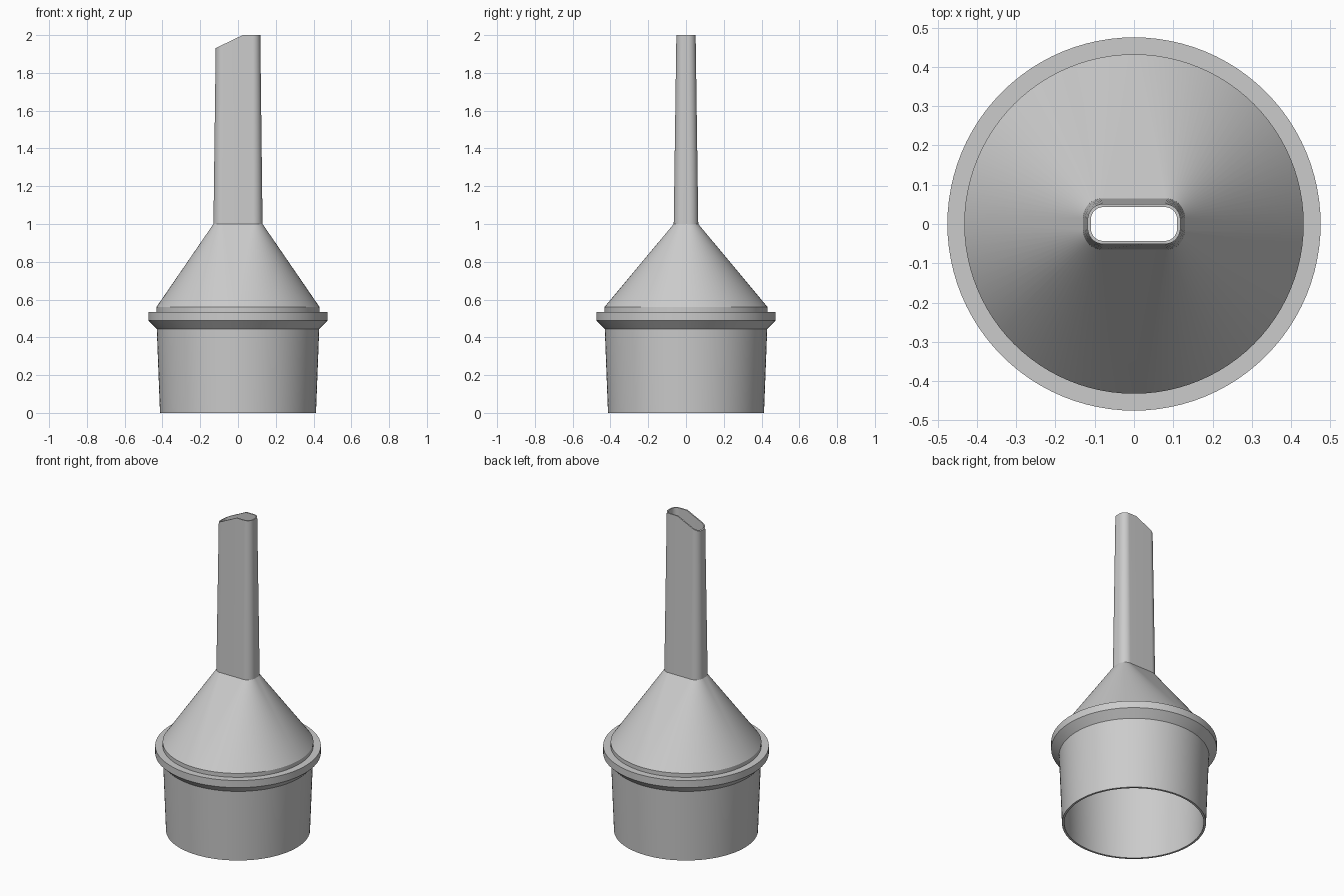
import bpy, bmesh, math

cube = bpy.data.objects.get("Cube")
if cube:
    bpy.data.objects.remove(cube, do_unlink=True)

mat = bpy.data.materials.new("light_grey_plastic")
mat.use_nodes = True
grey = (0.6, 0.6, 0.6, 1)
mat.diffuse_color = grey
mat.node_tree.nodes["Principled BSDF"].inputs["Base Color"].default_value = grey

STEPS = 24  # segments per rounded corner


def ring(bm, z, hx, hy, r):
    """Rounded rectangle ring; a circle when hx == hy == r."""
    verts = []
    for q, (sx, sy) in enumerate([(1, 1), (-1, 1), (-1, -1), (1, -1)]):
        for i in range(STEPS + 1):
            a = (q + i / STEPS) * math.pi / 2
            verts.append(bm.verts.new((sx * (hx - r) + r * math.cos(a),
                                       sy * (hy - r) + r * math.sin(a), z)))
    return verts


def circle(z, r):
    return (z, r, r, r)


# Closed wall section: up the outside, over the spout rim, down the inside
section = [
    circle(0, 0.413), circle(0.445, 0.43),          # socket
    circle(0.49, 0.475), circle(0.535, 0.475),      # collar
    circle(0.535, 0.432), circle(0.56, 0.432),      # cone foot
    (1.0, 0.13, 0.065, 0.05), (2.0, 0.118, 0.051, 0.04),   # spout outside
    (2.0, 0.11, 0.043, 0.032), (1.0, 0.12, 0.055, 0.042),  # spout inside
    circle(0.55, 0.418), circle(0, 0.4),            # hollow inside
]
bm = bmesh.new()
rings = [ring(bm, *s) for s in section]
count = len(rings[0])
for a, b in zip(rings, rings[1:] + rings[:1]):
    for i in range(count):
        j = (i + 1) % count
        bm.faces.new((a[i], a[j], b[j], b[i]))
bmesh.ops.remove_doubles(bm, verts=bm.verts, dist=0.0001)

# Slanted spout tip: split the spout where the slope starts, then lower the rim
START = 0.025
spout = [f for f in bm.faces if all(v.co.z > 0.99 for v in f.verts)]
geom = set(spout)
for f in spout:
    geom.update(f.verts, f.edges)
bmesh.ops.bisect_plane(bm, geom=list(geom), plane_co=(START, 0, 0),
                       plane_no=(1, 0, 0), dist=0.0001)
for v in bm.verts:
    if v.co.z > 1.99:
        v.co.z -= max(0, START - v.co.x) * 0.48
bmesh.ops.triangulate(bm, faces=[f for f in bm.faces if len(f.verts) > 4])
bmesh.ops.recalc_face_normals(bm, faces=bm.faces)

mesh = bpy.data.meshes.new("funnel_adapter")
bm.to_mesh(mesh)
bm.free()
mesh.materials.append(mat)
funnel = bpy.data.objects.new("funnel_adapter", mesh)
bpy.context.collection.objects.link(funnel)
bpy.context.view_layer.objects.active = funnel
funnel.select_set(True)
bpy.ops.object.shade_smooth_by_angle(angle=math.radians(25))
